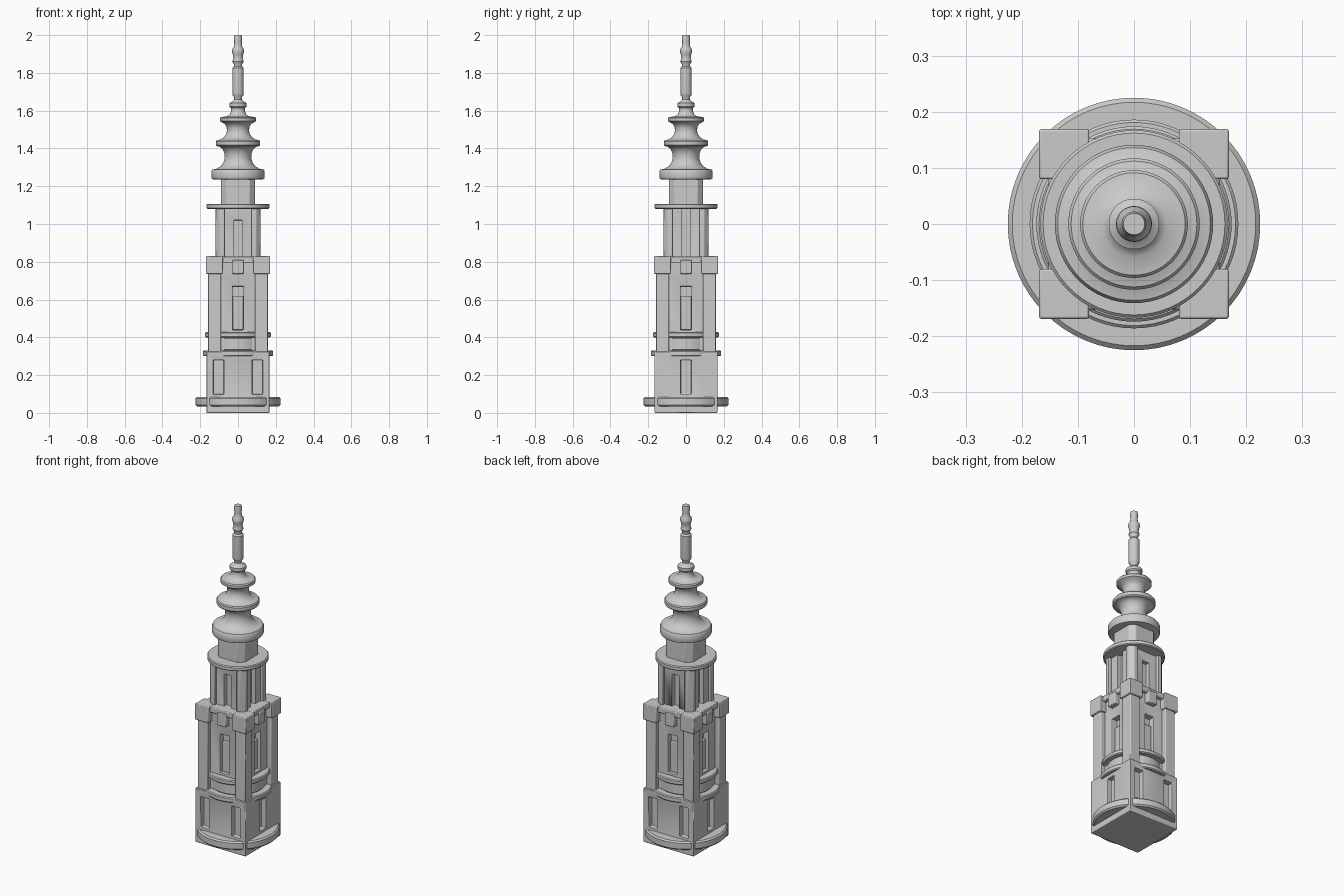
import bpy, math
from mathutils import Matrix

if "Cube" in bpy.data.objects:
    bpy.data.objects.remove(bpy.data.objects["Cube"])


def finish(ob, bevel=0.004):
    bpy.context.view_layer.objects.active = ob
    if bevel:
        m = ob.modifiers.new("bevel", 'BEVEL')
        m.width, m.segments, m.limit_method = bevel, 2, 'ANGLE'
    bpy.ops.object.select_all(action='DESELECT')
    ob.select_set(True)
    bpy.ops.object.shade_smooth_by_angle(angle=math.radians(35))
    return ob


def mesh(name, verts, faces):
    me = bpy.data.meshes.new(name)
    me.from_pydata(verts, [], faces)
    ob = bpy.data.objects.new(name, me)
    bpy.context.collection.objects.link(ob)
    return ob


def prism(name, outline, z0, z1):
    n = len(outline)
    v = [(x, y, z) for z in (z0, z1) for x, y in outline]
    f = [tuple(range(n - 1, -1, -1)), tuple(range(n, 2 * n))]
    f += [(i, (i + 1) % n, n + (i + 1) % n, n + i) for i in range(n)]
    return mesh(name, v, f)


def box(name, x0, x1, y0, y1, z0, z1):
    return prism(name, [(x0, y0), (x1, y0), (x1, y1), (x0, y1)], z0, z1)


def lathe(name, prof, n=64):
    v = [(r * math.cos(2 * math.pi * i / n), r * math.sin(2 * math.pi * i / n), z)
         for r, z in prof for i in range(n)]
    f = [(k * n + i, k * n + (i + 1) % n, (k + 1) * n + (i + 1) % n, (k + 1) * n + i)
         for k in range(len(prof) - 1) for i in range(n)]
    f += [tuple(range(n - 1, -1, -1)), tuple(range(len(v) - n, len(v)))]
    return finish(mesh(name, v, f), 0)


def disc(name, r, z0, z1, b=0.005):
    return lathe(name, [(r - b, z0), (r, z0 + b), (r, z1 - b), (r - b, z1)])


def turned(ob, k):
    ob.data.transform(Matrix.Rotation(k * math.pi / 2, 4, 'Z'))
    return ob


def cut(ob, cutters):
    for c in cutters:
        m = ob.modifiers.new("recess", 'BOOLEAN')
        m.operation, m.object, m.solver = 'DIFFERENCE', c, 'EXACT'
        c.hide_render = True
        c.hide_set(True)
    return ob


def chamfered(h, s):
    return [(h, -s), (h, s), (s, h), (-s, h), (-h, s), (-h, -s), (-s, -h), (s, -h)]


def corner_piers(name, a, b, z0, z1, c=0.0):
    for k in range(4):
        o = [(a, a), (b, a), (b, b - c), (b - c, b), (a, b)] if c else [(a, a), (b, a), (b, b), (a, b)]
        finish(turned(prism(f"{name}_{k}", o, z0, z1), k))


# Square base with panels: two on front and back, one on each side
base = box("base", -.166, .166, -.166, .166, 0, .325)
panels = []
for k in range(4):
    for x in ((-.103, .103) if k % 2 == 0 else (0,)):
        panels.append(turned(box("panel_cutter", x - .028, x + .028, -.2, -.135, .10, .28), k))
finish(cut(base, panels))
disc("base_ring", .225, .035, .085, .008)

# Main shaft: core, corner piers and curved balconies
core = box("shaft_core", -.13, .13, -.13, .13, .32, .82)
windows = [turned(box("window_cutter", -.029, .029, -.2, -.095, .44, .67), k) for k in range(4)]
finish(cut(core, windows))
for k in range(4):
    finish(turned(box(f"window_panel_{k}", -.028, .028, -.112, -.09, .44, .62), k))
corner_piers("shaft_pier", .09, .158, .32, .80)
disc("lower_balcony", .186, .30, .33)
disc("balcony_drum", .150, .33, .40)
disc("upper_balcony", .174, .40, .427)

# Battlement
corner_piers("corner_merlon", .08, .169, .735, .83)
for k in range(4):
    finish(turned(box(f"middle_merlon_{k}", -.03, .03, -.16, -.12, .735, .81), k))
finish(box("parapet_deck", -.152, .152, -.152, .152, .795, .828))

# Belfry tier
belfry = box("belfry_core", -.10, .10, -.10, .10, .82, 1.09)
slots = [turned(box("slot_cutter", -.021, .021, -.2, -.075, .825, 1.02 if k % 2 == 0 else 1.085), k)
         for k in range(4)]
finish(cut(belfry, slots))
corner_piers("belfry_pier", .072, .118, .82, 1.09, .022)
disc("belfry_cornice", .167, 1.08, 1.107)

# Lantern
finish(prism("lantern", chamfered(.09, .062), 1.10, 1.25))

# Tiered spire roof and finial
lathe("spire", [
    (.125, 1.235), (.138, 1.238), (.141, 1.245), (.141, 1.28), (.136, 1.288), (.115, 1.292),
    (.092, 1.305), (.077, 1.325), (.070, 1.35), (.072, 1.375), (.082, 1.398), (.098, 1.41),
    (.112, 1.412), (.117, 1.418), (.117, 1.438), (.112, 1.444), (.092, 1.448), (.073, 1.46),
    (.062, 1.478), (.058, 1.497), (.061, 1.515), (.070, 1.53), (.090, 1.541), (.096, 1.545),
    (.096, 1.560), (.091, 1.566), (.058, 1.570), (.044, 1.58), (.036, 1.60), (.038, 1.615),
    (.045, 1.622), (.045, 1.640), (.030, 1.648), (.020, 1.66), (.021, 1.672), (.029, 1.682),
    (.030, 1.69), (.030, 1.825), (.022, 1.835), (.022, 1.845), (.030, 1.86), (.025, 1.878),
    (.027, 1.895), (.032, 1.91), (.031, 1.925), (.021, 1.94), (.020, 1.96), (.022, 1.99), (.019, 2.0)])
